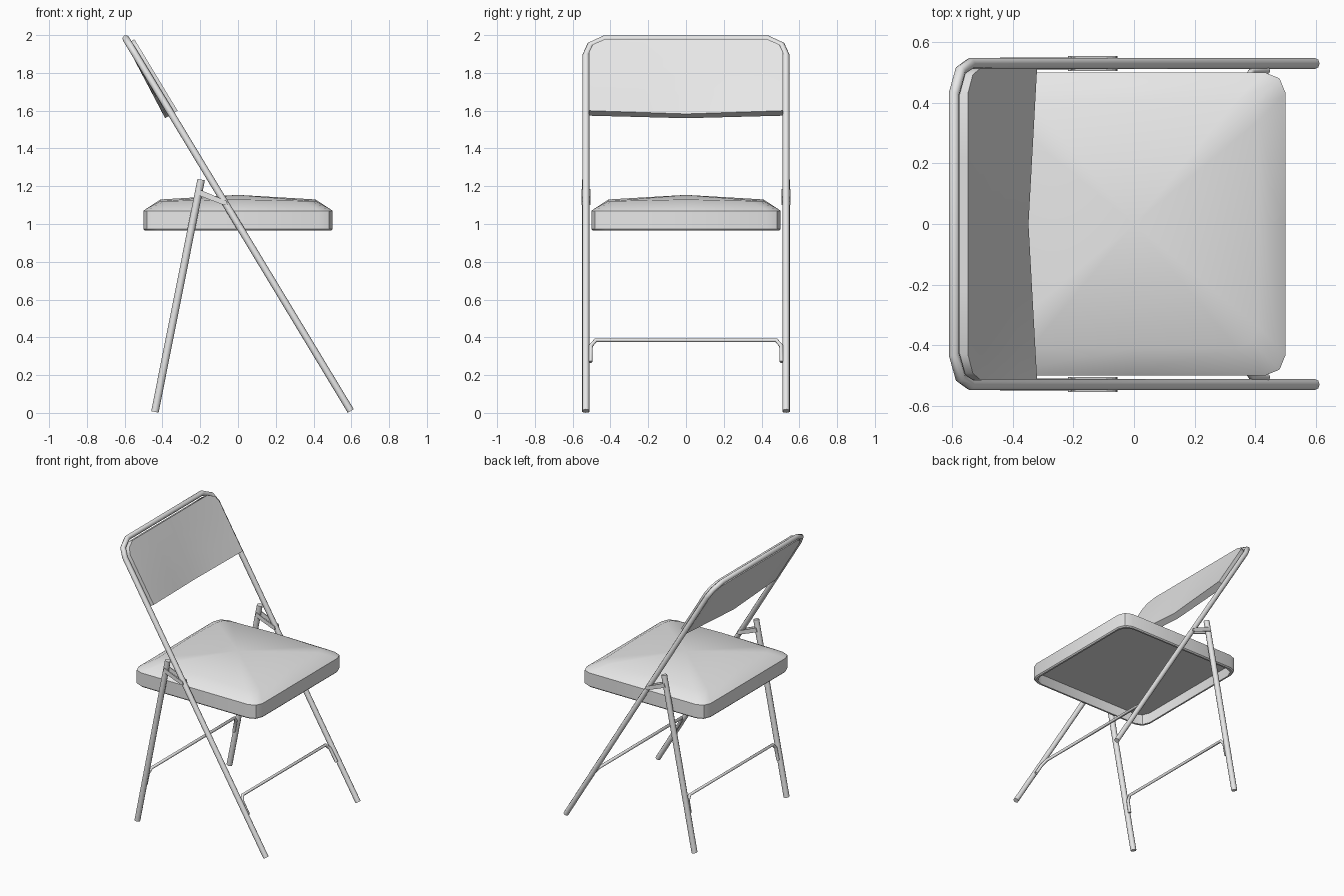
import bpy, bmesh, math
from mathutils import Vector

if "Cube" in bpy.data.objects:
    bpy.data.objects.remove(bpy.data.objects["Cube"])

grey = bpy.data.materials.new("painted_grey")
grey.diffuse_color = (0.8, 0.8, 0.8, 1)
grey.use_nodes = True
grey.node_tree.nodes["Principled BSDF"].inputs["Base Color"].default_value = grey.diffuse_color

# Slanted frame plane: s runs up the frame, n points to its front
FOOT = Vector((0.597, 0, 0.01))
UP = Vector((-0.517, 0, 0.856))
FRONT = Vector((0.856, 0, 0.517))
REAR_A, REAR_B = Vector((-0.44, 0, 0.005)), Vector((-0.195, 0, 1.235))


def on_frame(y, s, n=0.0):
    return FOOT + UP * s + FRONT * n + Vector((0, y, 0))


def finish(obj, angle=40):
    obj.data.materials.clear()
    obj.data.materials.append(grey)
    bpy.ops.object.select_all(action='DESELECT')
    obj.select_set(True)
    bpy.context.view_layer.objects.active = obj
    if obj.type == 'CURVE':
        bpy.ops.object.convert(target='MESH')
        obj = bpy.context.object
    bpy.ops.object.shade_smooth_by_angle(angle=math.radians(angle))
    return obj


def tube(name, points, radius):
    cu = bpy.data.curves.new(name, 'CURVE')
    cu.dimensions = '3D'
    cu.bevel_depth = radius
    cu.bevel_resolution = 2
    cu.use_fill_caps = True
    sp = cu.splines.new('POLY')
    sp.points.add(len(points) - 1)
    for p, co in zip(sp.points, points):
        p.co = (*co, 1)
    obj = bpy.data.objects.new(name, cu)
    bpy.context.collection.objects.link(obj)
    return finish(obj, 50)


def mesh_object(name, bm, angle=40):
    bmesh.ops.recalc_face_normals(bm, faces=bm.faces)
    me = bpy.data.meshes.new(name)
    bm.to_mesh(me)
    bm.free()
    obj = bpy.data.objects.new(name, me)
    bpy.context.collection.objects.link(obj)
    return finish(obj, angle)


def mirrored(half):
    """Extend a half path, drawn from +y to the middle, over to -y."""
    return half + [(-y, s) for y, s in reversed(half)]


# Main frame: front legs and back hoop in one bent tube
hoop = mirrored([(0.53, 0), (0.53, 2.2), (0.507, 2.262), (0.43, 2.303)])
tube("main_frame", [on_frame(y, s) for y, s in hoop], 0.0185)

# Rear legs
for side, label in ((1, "left"), (-1, "right")):
    off = Vector((0, 0.53 * side, 0))
    tube("rear_leg_" + label, [REAR_A + off, REAR_B + off], 0.02)

# Cross bars with ends bent down along the legs
bar = mirrored([(0.506, 0.27), (0.504, 0.355), (0.478, 0.385)])


def bar_points(base, direction):
    return [base + direction * ((z - base.z) / direction.z) + Vector((0, y, 0))
            for y, z in bar]


tube("front_cross_bar", bar_points(FOOT, UP), 0.011)
tube("rear_cross_bar", bar_points(REAR_A, REAR_B - REAR_A), 0.011)

# Hinge links on both faces of each leg pair
for side, label in ((1, "left"), (-1, "right")):
    for y, place in ((0.551, "outer"), (0.508, "inner")):
        bm = bmesh.new()
        profile = [(-0.218, 1.155), (-0.208, 1.184), (-0.06, 1.122), (-0.055, 1.1), (-0.075, 1.1)]
        face = bm.faces.new([bm.verts.new((x, side * y - 0.003, z)) for x, z in profile])
        ext = bmesh.ops.extrude_face_region(bm, geom=[face])
        bmesh.ops.translate(bm, vec=(0, 0.006, 0),
                            verts=[v for v in ext["geom"] if isinstance(v, bmesh.types.BMVert)])
        mesh_object(f"hinge_link_{place}_{label}", bm)

# Seat: hollow pan below, domed cushion above
def seat_ring(bm, half, z, crown):
    corner = 0.07
    quarter = [(half, 0), (half, half - corner),
               (half - corner * 0.29, half - corner * 0.29), (half - corner, half)]
    verts = []
    for k in range(4):
        c, s = round(math.cos(k * math.pi / 2)), round(math.sin(k * math.pi / 2))
        for i, (x, y) in enumerate(quarter):
            verts.append(bm.verts.new((x * c - y * s, x * s + y * c, z + (crown if i == 0 else 0))))
    return verts


bm = bmesh.new()
levels = [(0.482, 1.04, 0), (0.482, 0.966, 0), (0.494, 0.966, 0), (0.501, 0.974, 0),
          (0.501, 1.07, 0), (0.49, 1.078, 0), (0.41, 1.122, 0.008)]
rings = [seat_ring(bm, *lv) for lv in levels]
for a, b in zip(rings, rings[1:]):
    for i in range(len(a)):
        j = (i + 1) % len(a)
        bm.faces.new((a[i], a[j], b[j], b[i]))
bm.faces.new(rings[0])
peak = bm.verts.new((0, 0, 1.154))
for i, v in enumerate(rings[-1]):
    bm.faces.new((v, rings[-1][(i + 1) % len(rings[-1])], peak))
mesh_object("seat", bm, 35)

# Backrest: rounded top corners, bowed backwards towards the lower middle
half_top = [(0.513, 2.2), (0.493, 2.245), (0.43, 2.277), (0.22, 2.277)]
columns = mirrored(half_top)
columns.insert(len(half_top), (0, 2.277))
ROWS = 5
bm = bmesh.new()


def pad_sheet(depth, bow):
    sheet = []
    for y, top in columns:
        col = []
        for r in range(ROWS):
            t = r / (ROWS - 1)
            n = depth - bow * (1 - abs(y) / 0.513) * (1 - t)
            col.append(bm.verts.new(on_frame(y, 1.835 + (top - 1.835) * t, n)))
        sheet.append(col)
    for a, b in zip(sheet, sheet[1:]):
        for r in range(ROWS - 1):
            bm.faces.new((a[r], b[r], b[r + 1], a[r + 1]))
    border = [c[0] for c in sheet] + sheet[-1][1:]
    border += [c[-1] for c in reversed(sheet[:-1])] + sheet[0][-2:0:-1]
    return border


front_edge = pad_sheet(0.037, 0.033)
back_edge = pad_sheet(-0.014, 0.026)
for i in range(len(front_edge)):
    j = (i + 1) % len(front_edge)
    bm.faces.new((front_edge[i], front_edge[j], back_edge[j], back_edge[i]))
mesh_object("backrest", bm, 40)
